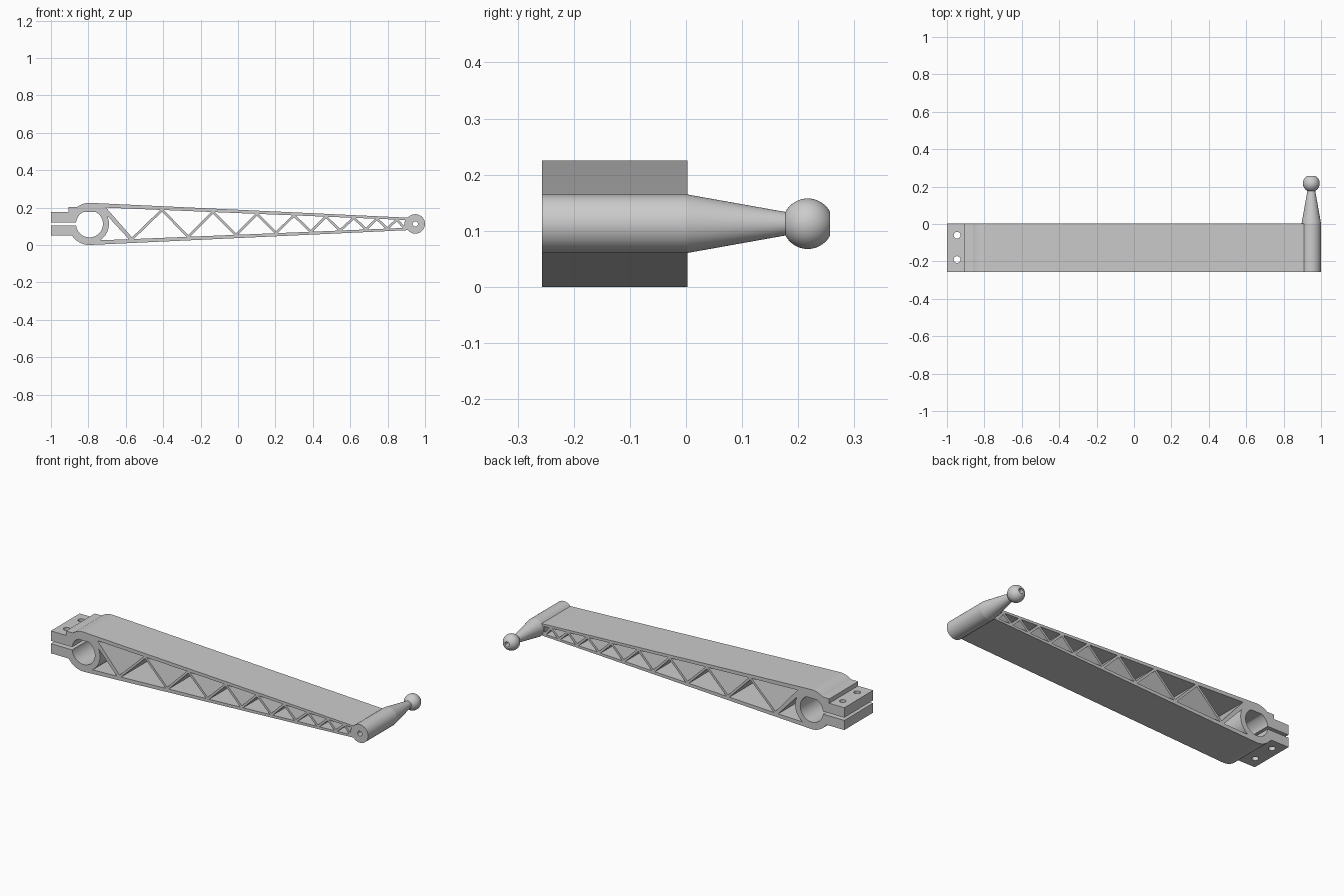
import bpy, bmesh
from math import sin, cos, radians, sqrt, acos, degrees
from mathutils import Vector, Matrix

if "Cube" in bpy.data.objects:
    bpy.data.objects.remove(bpy.data.objects["Cube"])

ZC = 0.1125                  # centre height of both ends
Y0, Y1 = -0.257, 0.003       # arm depth
CLAMP_X, BOSS_X = -0.794, 0.948


def arc(cx, cz, r, a0, a1, n):
    return [(cx + r * cos(radians(a0 + (a1 - a0) * i / n)),
             cz + r * sin(radians(a0 + (a1 - a0) * i / n))) for i in range(n + 1)]


def finish(bm, name):
    bmesh.ops.recalc_face_normals(bm, faces=bm.faces)
    me = bpy.data.meshes.new(name)
    bm.to_mesh(me)
    bm.free()
    ob = bpy.data.objects.new(name, me)
    bpy.context.collection.objects.link(ob)
    return ob


def smooth(ob):
    bpy.ops.object.select_all(action='DESELECT')
    ob.select_set(True)
    bpy.context.view_layer.objects.active = ob
    bpy.ops.object.shade_smooth_by_angle(angle=radians(30))


def extrude_loops(loops, name):
    """Fill an outline with holes in the xz plane and extrude along y."""
    bm = bmesh.new()
    edges = []
    for loop in loops:
        vs = [bm.verts.new((x, Y0, z)) for x, z in loop]
        edges += [bm.edges.new((vs[i - 1], vs[i])) for i in range(len(vs))]
    bmesh.ops.triangle_fill(bm, edges=edges, use_beauty=True, normal=(0, -1, 0))
    ext = bmesh.ops.extrude_face_region(bm, geom=bm.faces[:])
    bmesh.ops.translate(bm, vec=(0, Y1 - Y0, 0),
                        verts=[g for g in ext['geom'] if isinstance(g, bmesh.types.BMVert)])
    return finish(bm, name)


def inset(poly, offs):
    """Inset a convex polygon; offs[i] belongs to edge i -> i+1."""
    pts = [Vector(p) for p in poly]
    mid = sum(pts, Vector((0, 0))) / len(pts)
    lines = []
    for i, p in enumerate(pts):
        d = (pts[(i + 1) % len(pts)] - p).normalized()
        n = Vector((-d.y, d.x))
        if n.dot(mid - p) < 0:
            n = -n
        lines.append((p + n * offs[i], d))
    out = []
    for i in range(len(pts)):
        (p, d), (q, e) = lines[i - 1], lines[i]
        t = (q - p).cross(e) / d.cross(e)
        out.append(tuple(p + d * t))
    return out


# Outer outline: clamp jaw, top flange, end boss, bottom flange, slot and shaft hole
outline = [(-1, 0.1205), (-1, 0.177), (-0.905, 0.177), (-0.905, 0.202)]
outline += arc(CLAMP_X, ZC, 0.1125, 127, 87, 10)
outline += arc(BOSS_X, ZC, 0.052, 140, -140, 40)
outline += arc(CLAMP_X, ZC, 0.1125, -87, -146, 14)
outline += [(-1, 0.05), (-1, 0.1045)]
outline += [(x, min(z, 0.176)) for x, z in arc(CLAMP_X, ZC, 0.072, 186.4 - 360, 173.6, 56)]


# Inner surfaces of the flanges
def half(x):
    t = (x + 0.789) / 1.697
    return 0.1124 + (0.0335 - 0.1124) * t - (0.022 - 0.009 * t)


def node(x, top):
    return (x, ZC + half(x) * (1 if top else -1))


# Triangular truss openings
tops = [-0.715, -0.406, -0.134, 0.102, 0.299, 0.47, 0.62, 0.743, 0.85, 0.895]
bots = [-0.567, -0.267, -0.011, 0.203, 0.39, 0.545, 0.684, 0.797, 0.888]
nodes = []
for i, x in enumerate(tops):
    nodes.append(node(x, True))
    if i < len(bots):
        nodes.append(node(bots[i], False))
BAR = 0.0065
openings = []
for i in range(len(nodes) - 2):
    last = 0.002 if i == len(nodes) - 3 else BAR
    openings.append(inset(nodes[i:i + 3], (BAR, last, 0)))

# Opening that follows the clamp ring
openings.append(arc(CLAMP_X, ZC, 0.104, -57, 25, 14) + [node(-0.583, False)])

bore = arc(BOSS_X, ZC, 0.014, 0, 345, 23)
arm = extrude_loops([outline, bore] + openings, "truss_arm")

# Clamp bolt holes
for y in (-0.06, -0.19):
    bm = bmesh.new()
    bmesh.ops.create_cone(bm, cap_ends=True, segments=24, radius1=0.018, radius2=0.018,
                          depth=0.4, matrix=Matrix.Translation((-0.946, y, 0.11)))
    cutter = finish(bm, "bolt_cutter")
    cutter.hide_render = True
    mod = arm.modifiers.new("bolt_hole", 'BOOLEAN')
    mod.operation, mod.solver, mod.object = 'DIFFERENCE', 'EXACT', cutter
    bpy.context.view_layer.objects.active = arm
    bpy.ops.object.modifier_apply(modifier=mod.name)
    bpy.data.objects.remove(cutter)
smooth(arm)

# Tapered pin with a bored ball, turned about the y axis
BALL_Y, BALL_R = 0.217, 0.045
a = degrees(acos(0.04 / BALL_R))
profile = [(0.014, Y1), (0.052, Y1), (0.021, BALL_Y - 0.04)]
profile += [(r, BALL_Y + y) for y, r in arc(0, 0, BALL_R, 180 - a, a, 20)][1:]
profile += [(0.014, BALL_Y + 0.04)]
bm = bmesh.new()
SEG = 48
rings = []
for s in range(SEG):
    t = radians(360 * s / SEG)
    rings.append([bm.verts.new((BOSS_X + r * cos(t), y, ZC + r * sin(t))) for r, y in profile])
for s in range(SEG):
    p, q = rings[s - 1], rings[s]
    for i in range(len(profile)):
        bm.faces.new((p[i - 1], p[i], q[i], q[i - 1]))
smooth(finish(bm, "ball_pin"))
